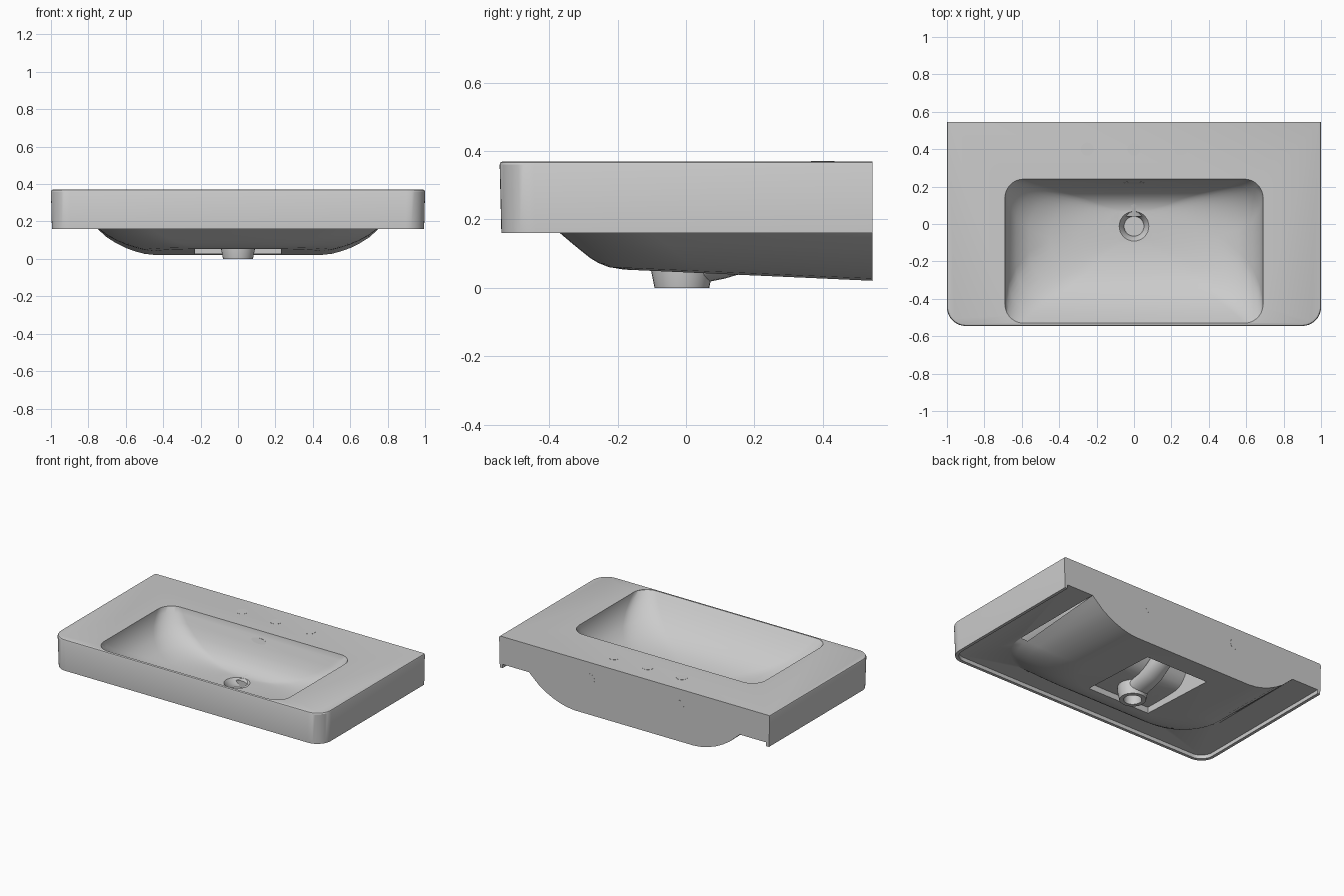
import bpy
import bmesh
from math import sin, cos, pi, radians

cube = bpy.data.objects.get("Cube")
if cube:
    bpy.data.objects.remove(cube)

ceramic = bpy.data.materials.new("pale grey ceramic")
ceramic.use_nodes = True
ceramic.diffuse_color = (0.6, 0.6, 0.6, 1)
ceramic.node_tree.nodes["Principled BSDF"].inputs["Base Color"].default_value = (0.6, 0.6, 0.6, 1)


def outline(w, front, back, r_front, r_back, seg=10):
    """Rectangle from -w to w with separate front and back corner radii."""
    pts = []
    limit = min(w, (back - front) / 2) * 0.98
    corners = ((1, back, -1, r_back, 0), (-1, back, -1, r_back, pi / 2),
               (-1, front, 1, r_front, pi), (1, front, 1, r_front, 1.5 * pi))
    for side, y, inward, r, start in corners:
        r = min(r, limit)
        cx, cy = side * (w - r), y + inward * r
        for i in range(seg + 1 if r else 1):
            a = start + i / seg * pi / 2
            pts.append((cx + r * cos(a), cy + r * sin(a)))
    return pts


def circle(r, y=0, seg=32):
    return [(r * cos(2 * pi * i / seg), y + r * sin(2 * pi * i / seg)) for i in range(seg)]


def loft(name, rings):
    """Closed solid through rings of 3D points."""
    bm = bmesh.new()
    loops = [[bm.verts.new(p) for p in ring] for ring in rings]
    n = len(loops[0])
    for a, b in zip(loops, loops[1:]):
        for i in range(n):
            j = (i + 1) % n
            bm.faces.new((a[i], a[j], b[j], b[i]))
    bm.faces.new(loops[0])
    bm.faces.new(loops[-1])
    bmesh.ops.recalc_face_normals(bm, faces=bm.faces)
    mesh = bpy.data.meshes.new(name)
    bm.to_mesh(mesh)
    bm.free()
    mesh.materials.append(ceramic)
    obj = bpy.data.objects.new(name, mesh)
    bpy.context.collection.objects.link(obj)
    return obj


def at(z, pts):
    return [(x, y, z) for x, y in pts]


def block(name, w, front, back, low, high, r=0):
    ring = outline(w, front, back, r, 0)
    return loft(name, [at(low, ring), at(high, ring)])


def activate(obj):
    bpy.ops.object.select_all(action='DESELECT')
    obj.select_set(True)
    bpy.context.view_layer.objects.active = obj


def combine(target, tool, operation):
    mod = target.modifiers.new("cut", 'BOOLEAN')
    mod.operation = operation
    mod.solver = 'EXACT'
    mod.object = tool
    activate(target)
    bpy.ops.object.modifier_apply(modifier=mod.name)
    bpy.data.objects.remove(tool)


# Slab with softened top edge, hollowed underneath to leave a thin lip
slab_steps = [(0.995, -0.54, 0.16), (1, -0.545, 0.36), (0.997, -0.542, 0.367), (0.99, -0.535, 0.37)]
basin = loft("washbasin", [at(z, outline(w, f, 0.6, 0.1, 0)) for w, f, z in slab_steps])
combine(basin, block("under_recess", 0.975, -0.52, 0.8, 0.1, 0.185, 0.085), 'DIFFERENCE')

# Bulging underside; its floor falls gently towards the back
bulge_steps = [(0.79, -0.41, -0.4), (0.78, -0.4, 0), (0.75, -0.375, 0.16), (0.70, -0.335, 0.43),
               (0.65, -0.305, 0.62), (0.6, -0.28, 0.77), (0.55, -0.255, 0.88),
               (0.5, -0.225, 0.96), (0.44, -0.18, 1)]
rings = []
for w, f, depth in bulge_steps:
    rings.append([(x, y, 0.185 - depth * (0.185 - (0.045 - 0.045 * y)))
                  for x, y in outline(w, f, 0.6, 0.28, 0)])
combine(basin, loft("bulge", rings), 'UNION')
combine(basin, block("back_trim", 2, 0.545, 1, -1, 1), 'DIFFERENCE')

# Bowl: steep at the back, easing up to the front rim
bowl_steps = [(0.69, -0.53, 0.24, 0.1, 0.4), (0.69, -0.53, 0.24, 0.1, 0.368),
              (0.685, -0.505, 0.228, 0.12, 0.335), (0.67, -0.465, 0.212, 0.15, 0.285),
              (0.63, -0.41, 0.192, 0.18, 0.23), (0.56, -0.345, 0.165, 0.2, 0.18),
              (0.45, -0.265, 0.135, 0.2, 0.145), (0.3, -0.17, 0.1, 0.14, 0.125),
              (0.14, -0.1, 0.07, 0.09, 0.118)]


def bowl(name, grow):
    return loft(name, [at(z - grow, outline(w + grow, f - grow, b + grow, r, r))
                       for w, f, b, r, z in bowl_steps])


# Service pocket under the bowl, following the bowl shell
pocket = block("pocket", 0.23, -0.145, 0.4, -0.1, 0.3)
combine(pocket, bowl("bowl_shell", 0.03), 'DIFFERENCE')
combine(basin, pocket, 'DIFFERENCE')
combine(basin, bowl("bowl_cutter", 0), 'DIFFERENCE')

# Drain spout and its flared hole
DRAIN_Y = -0.012
spout = loft("spout", [at(z, circle(r, DRAIN_Y)) for r, z in ((0.08, 0), (0.09, 0.05), (0.09, 0.105))])
combine(basin, spout, 'UNION')
hole_steps = ((0.055, -0.05), (0.053, 0.07), (0.06, 0.09), (0.08, 0.119), (0.08, 0.15))
hole = loft("drain_hole", [at(z, circle(r, DRAIN_Y)) for r, z in hole_steps])
combine(basin, hole, 'DIFFERENCE')
drain_floor = loft("drain_floor", [at(z, circle(0.056, DRAIN_Y)) for z in (0.06, 0.066)])

# Overflow tube from the spout up behind the bowl
path = ((0.04, 0.062, 0), (0.1, 0.075, 15), (0.17, 0.095, 25), (0.24, 0.14, 50),
        (0.285, 0.2, 75), (0.3, 0.3, 90))
tube_rings = []
for y, z, tilt in path:
    t = radians(tilt)
    tube_rings.append([(px * 1.4, y - pz * sin(t), z + pz * cos(t)) for px, pz in circle(0.05, 0, 20)])
overflow_tube = loft("overflow_tube", tube_rings)


# Flush knock-out discs for taps and wall bolts, and the overflow slot
def disc(name, r, place, turn, stretch=1):
    obj = loft(name, [at(z, circle(r)) for z in (-0.001, 0.001)])
    obj.location = place
    obj.rotation_euler.x = radians(turn)
    obj.scale.x = stretch
    return obj


discs = []
for label, x in (("left", 0.25), ("middle", 0), ("right", -0.25)):
    discs.append(disc(label + "_tap_disc", 0.035, (x, 0.4, 0.37), 0))
for label, x in (("left", 0.33), ("right", -0.33)):
    discs.append(disc(label + "_bolt_disc", 0.035, (x, 0.545, 0.26), 90))
discs.append(disc("overflow_slot", 0.018, (0, 0.22, 0.31), 73, 3))

# Smooth shading with sharp edges kept
for obj in [basin, drain_floor, overflow_tube] + discs:
    activate(obj)
    bpy.ops.object.shade_smooth_by_angle(angle=radians(30))
